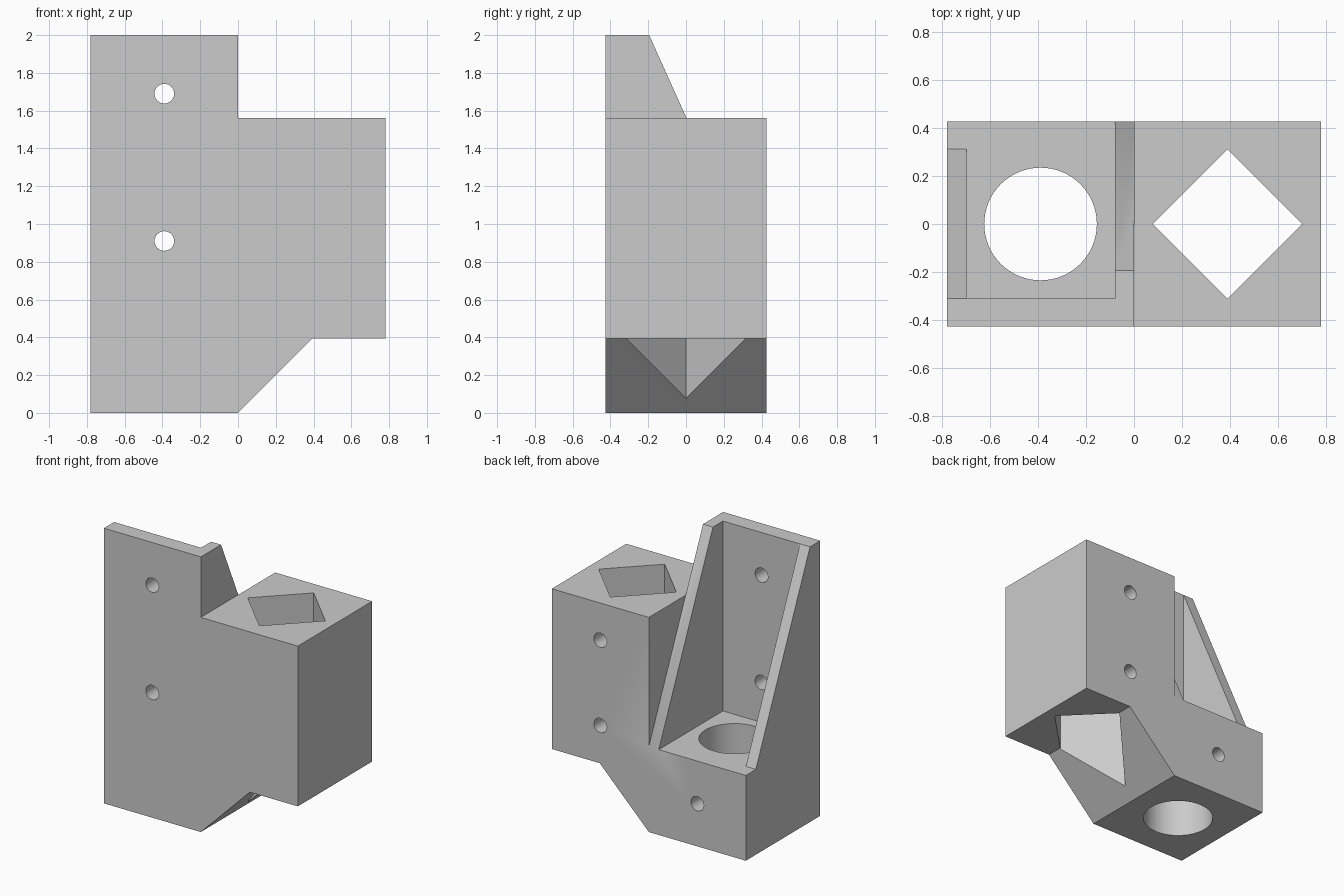
import bpy
import bmesh
import math
from mathutils import Vector

cube = bpy.data.objects.get("Cube")
if cube:
    bpy.data.objects.remove(cube, do_unlink=True)

# Main dimensions
W, D, H = 0.78, 0.427, 2.0
FLOOR = 0.62          # top of the bored base
BACK = -0.31          # inner face of the mounting plate
RIB = 0.08            # rib thickness
BORE_X = 0.39         # distance of both bores from the centre

grey = bpy.data.materials.new("plain grey")
grey.use_nodes = True
colour = (0.6, 0.6, 0.6, 1)
grey.diffuse_color = colour
grey.node_tree.nodes["Principled BSDF"].inputs["Base Color"].default_value = colour


def prism(name, points, axis, start, end):
    """Extrude a closed outline along x, y or z."""
    def place(u, v, w):
        return {"x": (w, u, v), "y": (u, w, v), "z": (u, v, w)}[axis]
    bm = bmesh.new()
    face = bm.faces.new([bm.verts.new(place(u, v, start)) for u, v in points])
    grown = bmesh.ops.extrude_face_region(bm, geom=[face])
    shift = Vector(place(0, 0, end - start))
    moved = [g for g in grown["geom"] if isinstance(g, bmesh.types.BMVert)]
    bmesh.ops.translate(bm, vec=shift, verts=moved)
    bmesh.ops.recalc_face_normals(bm, faces=bm.faces)
    mesh = bpy.data.meshes.new(name)
    bm.to_mesh(mesh)
    bm.free()
    mesh.materials.append(grey)
    obj = bpy.data.objects.new(name, mesh)
    bpy.context.collection.objects.link(obj)
    return obj


def ring(cx, cy, radius, sides):
    """Points of a regular outline."""
    return [(cx + radius * math.cos(math.tau * i / sides),
             cy + radius * math.sin(math.tau * i / sides)) for i in range(sides)]


def cut(target, cutter):
    """Subtract the cutter from the target and discard it."""
    cutter.hide_render = True
    mod = target.modifiers.new("cut", "BOOLEAN")
    mod.operation = "DIFFERENCE"
    mod.solver = "EXACT"
    mod.object = cutter
    bpy.context.view_layer.objects.active = target
    bpy.ops.object.modifier_apply(modifier=mod.name)
    bpy.data.objects.remove(cutter, do_unlink=True)


def slope_cutter(name, y_top, x0, x1):
    """Everything behind a rib's sloping edge, above the base."""
    y_foot = y_top + 0.622
    rise = (H - FLOOR) / 0.622
    tip = 0.1
    outline = [(y_top - tip, H + rise * tip), (y_foot, FLOOR), (1, FLOOR),
               (1, H + rise * tip)]
    return prism(name, outline, "x", x0, x1)


# Body: stepped outline with a bevelled underside
bracket = prism("bracket_body", [
    (-W, 0), (0, 0), (0.395, 0.395), (W, 0.395), (W, 1.56), (0, 1.56), (0, H), (-W, H),
], "y", -D, D)

# Sloped ribs and the open pocket between them
cut(bracket, slope_cutter("inner_rib_slope", -0.195, -0.3, 0))
cut(bracket, slope_cutter("outer_rib_slope", BACK, -1, -0.4))
cut(bracket, prism("pocket", [(-W + RIB, FLOOR), (-RIB, FLOOR), (-RIB, 2.5), (-W + RIB, 2.5)],
                   "y", BACK, 1))

# Round and square vertical bores
cut(bracket, prism("round_bore", ring(-BORE_X, 0, 0.235, 64), "z", -0.2, 1))
cut(bracket, prism("square_bore", ring(BORE_X, 0, 0.312, 4), "z", -0.2, 2.2))

# Mounting holes through the plate
for z in (0.91, 1.69):
    cut(bracket, prism("mounting_hole", ring(-BORE_X, z, 0.052, 32), "y", -0.6, -0.2))

# Set-screw holes from the back into the bores
for x, z in ((-BORE_X, 0.31), (BORE_X, 0.67), (BORE_X, 1.29)):
    cut(bracket, prism("screw_hole", ring(x, z, 0.052, 32), "y", 0.1, 0.6))

# Smooth bores, crisp edges
bpy.ops.object.select_all(action="DESELECT")
bracket.select_set(True)
bpy.context.view_layer.objects.active = bracket
bpy.ops.object.shade_smooth_by_angle(angle=math.radians(30))
